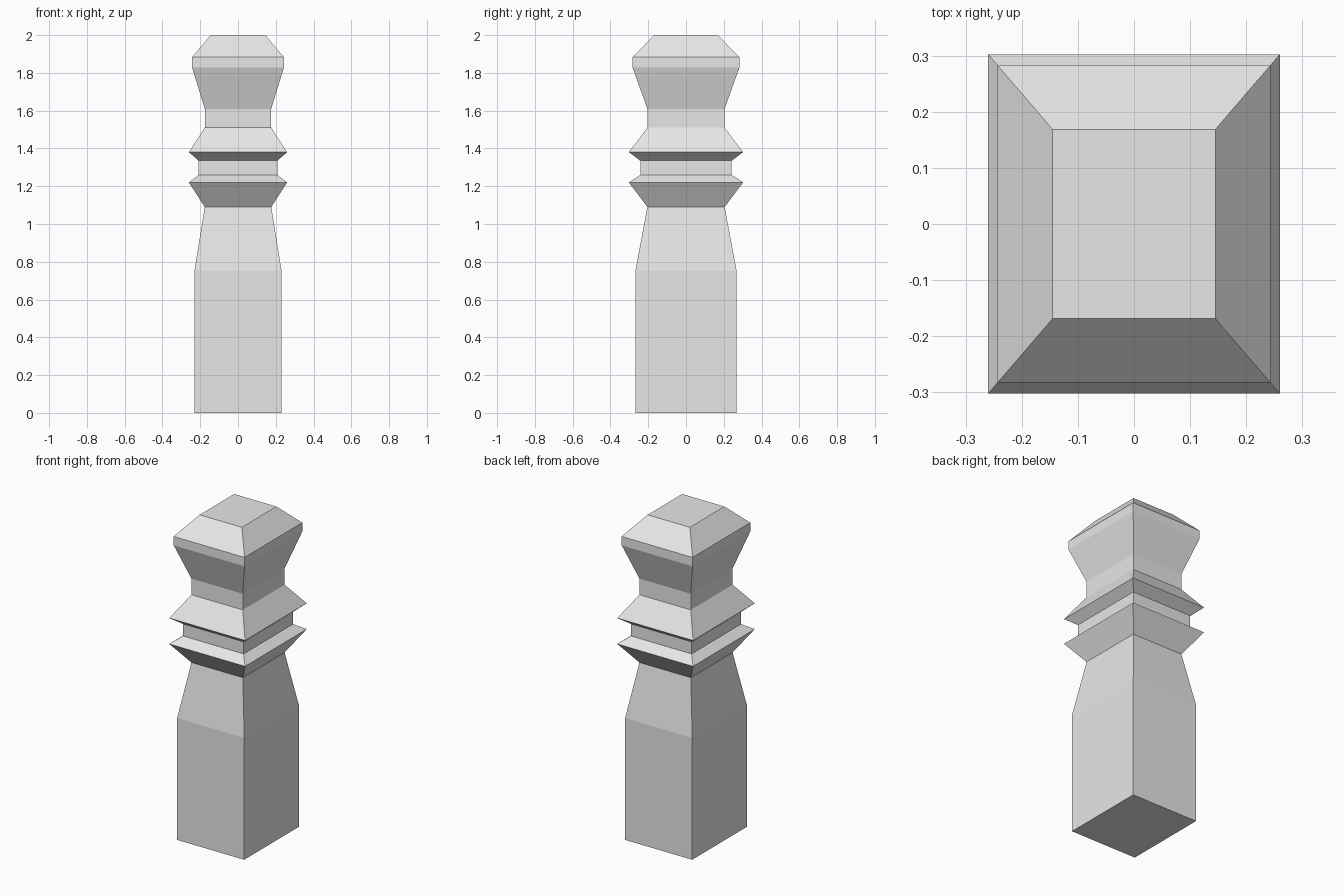
import bpy
import bmesh

cube = bpy.data.objects.get("Cube")
if cube:
    bpy.data.objects.remove(cube, do_unlink=True)

DEPTH_RATIO = 1.163  # the post is slightly deeper than it is wide

# Profile from base to top: (half width, height)
PROFILE = [
    (0.23, 0.0), (0.23, 0.755),      # square shaft
    (0.176, 1.09),                   # tapered shoulder
    (0.26, 1.22), (0.208, 1.26),     # lower flared ring
    (0.208, 1.335), (0.26, 1.38),    # groove and upper flared ring
    (0.176, 1.51), (0.176, 1.61),    # neck
    (0.243, 1.828), (0.243, 1.883),  # flared head
    (0.145, 2.0),                    # chamfered cap
]

# Plain grey
grey = bpy.data.materials.new("plain_grey")
grey.use_nodes = True
colour = (0.8, 0.8, 0.8, 1.0)
grey.diffuse_color = colour
grey.node_tree.nodes["Principled BSDF"].inputs["Base Color"].default_value = colour


def loft_post(name, profile):
    """Stack rectangular rings along the profile and close both ends."""
    bm = bmesh.new()
    corners = [(-1, -1), (1, -1), (1, 1), (-1, 1)]
    rings = [[bm.verts.new((sx * w, sy * w * DEPTH_RATIO, z)) for sx, sy in corners]
             for w, z in profile]
    for low, high in zip(rings, rings[1:]):
        for i in range(4):
            j = (i + 1) % 4
            bm.faces.new((low[i], low[j], high[j], high[i]))
    bm.faces.new(rings[0][::-1])
    bm.faces.new(rings[-1])
    bmesh.ops.recalc_face_normals(bm, faces=bm.faces[:])
    mesh = bpy.data.meshes.new(name)
    bm.to_mesh(mesh)
    bm.free()
    mesh.materials.append(grey)
    obj = bpy.data.objects.new(name, mesh)
    bpy.context.collection.objects.link(obj)
    return obj


loft_post("carved_post", PROFILE)
